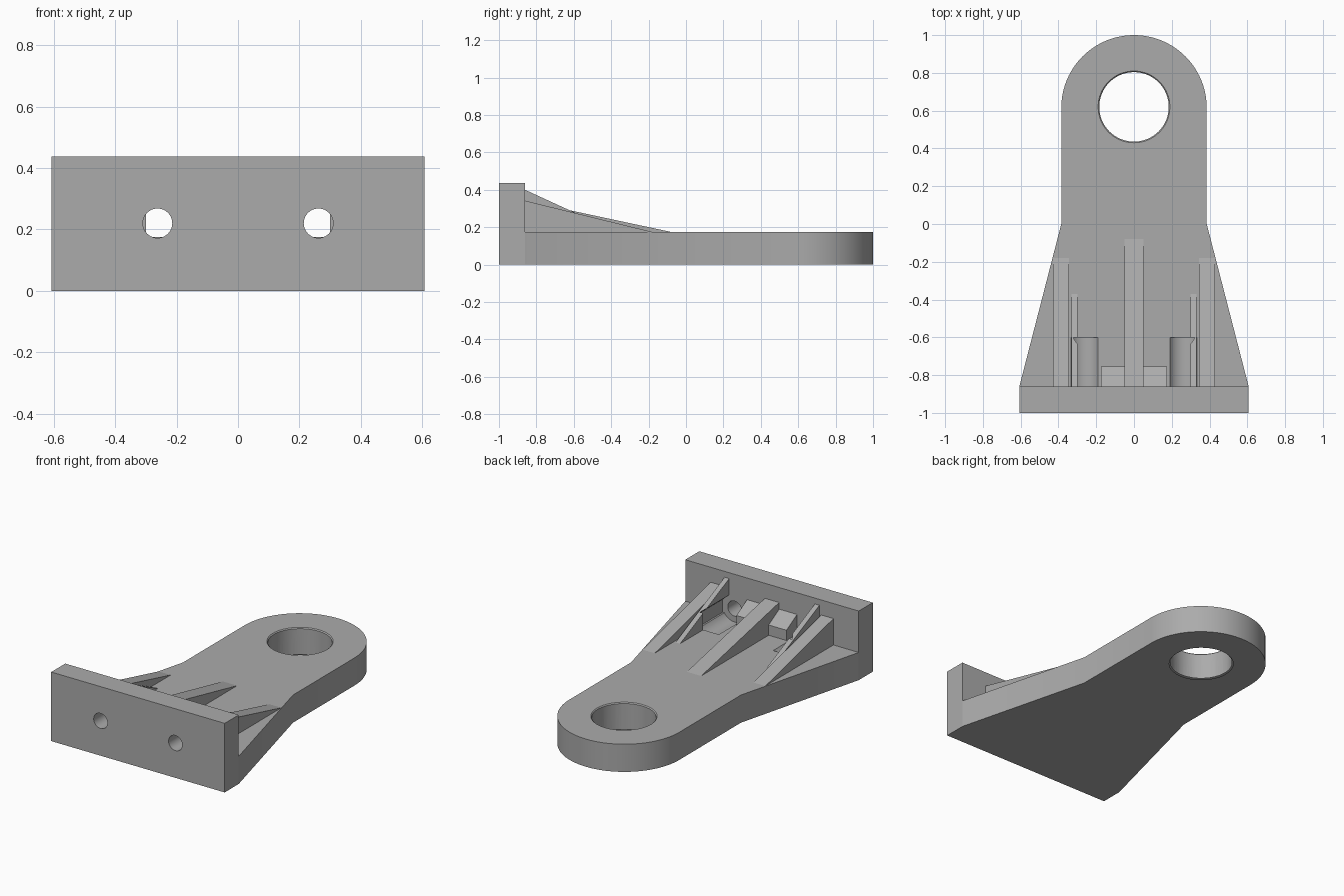
import bpy, bmesh, math
from mathutils import Matrix

cube = bpy.data.objects.get("Cube")
if cube:
    bpy.data.objects.remove(cube, do_unlink=True)

grey = bpy.data.materials.new("plain grey")
grey.use_nodes = True
grey.diffuse_color = (0.41, 0.41, 0.41, 1)
grey.node_tree.nodes["Principled BSDF"].inputs["Base Color"].default_value = (0.41, 0.41, 0.41, 1)

FLANGE_BACK = -0.86
PLATE_TOP = 0.175


def finish(name, bm):
    bmesh.ops.recalc_face_normals(bm, faces=bm.faces)
    mesh = bpy.data.meshes.new(name)
    bm.to_mesh(mesh)
    bm.free()
    mesh.materials.append(grey)
    obj = bpy.data.objects.new(name, mesh)
    bpy.context.collection.objects.link(obj)
    return obj


def prism(name, points, offset):
    """Extrude a closed outline of 3D points along offset."""
    bm = bmesh.new()
    face = bm.faces.new([bm.verts.new(p) for p in points])
    result = bmesh.ops.extrude_face_region(bm, geom=[face])
    verts = [v for v in result["geom"] if isinstance(v, bmesh.types.BMVert)]
    bmesh.ops.translate(bm, verts=verts, vec=offset)
    return finish(name, bm)


def side_prism(name, x0, x1, profile):
    """Extrude a (y, z) profile from x0 to x1."""
    return prism(name, [(x0, y, z) for y, z in profile], (x1 - x0, 0, 0))


def cylinder(name, centre, r1, r2, depth, axis="Z", segments=64):
    bm = bmesh.new()
    turn = Matrix.Rotation(math.pi / 2, 4, "X") if axis == "Y" else Matrix()
    bmesh.ops.create_cone(bm, cap_ends=True, segments=segments, radius1=r1, radius2=r2,
                          depth=depth, matrix=Matrix.Translation(centre) @ turn)
    obj = finish(name, bm)
    obj.hide_render = True
    return obj


def activate(obj):
    bpy.ops.object.select_all(action="DESELECT")
    obj.select_set(True)
    bpy.context.view_layer.objects.active = obj


def cut(obj, cutter):
    mod = obj.modifiers.new("cut", "BOOLEAN")
    mod.operation = "DIFFERENCE"
    mod.solver = "EXACT"
    mod.object = cutter
    activate(obj)
    bpy.ops.object.modifier_apply(modifier=mod.name)


# Plate: tapered root, straight arm and round eye
EYE_Y, EYE_R = 0.615, 0.385
arc = [(EYE_R * math.cos(math.pi * i / 48), EYE_Y + EYE_R * math.sin(math.pi * i / 48), 0)
       for i in range(49)]
outline = ([(0.607, FLANGE_BACK, 0), (EYE_R, 0, 0)] + arc
           + [(-EYE_R, 0, 0), (-0.607, FLANGE_BACK, 0)])
plate = prism("base_plate", outline, (0, 0, PLATE_TOP))

# Upright mounting flange
flange = side_prism("mounting_flange", -0.607, 0.607,
                    [(-1, 0), (FLANGE_BACK, 0), (FLANGE_BACK, 0.437), (-1, 0.437)])


# Tapered ribs and central foot
def rib(name, x0, x1, height, tip):
    return side_prism(name, x0, x1, [(FLANGE_BACK, PLATE_TOP - 0.02), (tip, PLATE_TOP - 0.02),
                                     (tip, PLATE_TOP), (FLANGE_BACK, height)])


parts = [plate, flange, rib("centre_rib", -0.05, 0.05, 0.342, -0.08)]
parts.append(side_prism("centre_foot", -0.175, 0.175,
                        [(FLANGE_BACK, PLATE_TOP), (-0.755, PLATE_TOP),
                         (-0.755, 0.24), (FLANGE_BACK, 0.3)]))

cutters = []
for side, word in ((1, "left"), (-1, "right")):
    outer = rib(word + "_outer_rib", side * 0.345, side * 0.43, 0.342, -0.18)
    inner = rib(word + "_inner_rib", side * 0.3, side * 0.332, 0.4, -0.37)
    parts += [outer, inner]
    # Bolt hole through the flange and head clearance behind it
    bolt = cylinder("bolt_cutter", (side * 0.262, -0.93, 0.22), 0.048, 0.048, 0.3, "Y", 40)
    bore = cylinder("clearance_cutter", (side * 0.262, -0.735, 0.22), 0.085, 0.085, 0.27, "Y")
    cut(flange, bolt)
    cut(plate, bore)
    cut(inner, bore)
    cutters += [bolt, bore]

# Eye bore with chamfered rims
eye = cylinder("eye_cutter", (0, EYE_Y + 0.005, 0.09), 0.184, 0.184, 0.4)
top = cylinder("top_rim_cutter", (0, EYE_Y + 0.005, PLATE_TOP), 0.18, 0.2, 0.02)
low = cylinder("low_rim_cutter", (0, EYE_Y + 0.005, 0), 0.2, 0.18, 0.02)
for cutter in (eye, top, low):
    cut(plate, cutter)
    cutters.append(cutter)

for cutter in cutters:
    bpy.data.objects.remove(cutter, do_unlink=True)
for part in parts:
    activate(part)
    bpy.ops.object.shade_smooth_by_angle(angle=math.radians(25))
